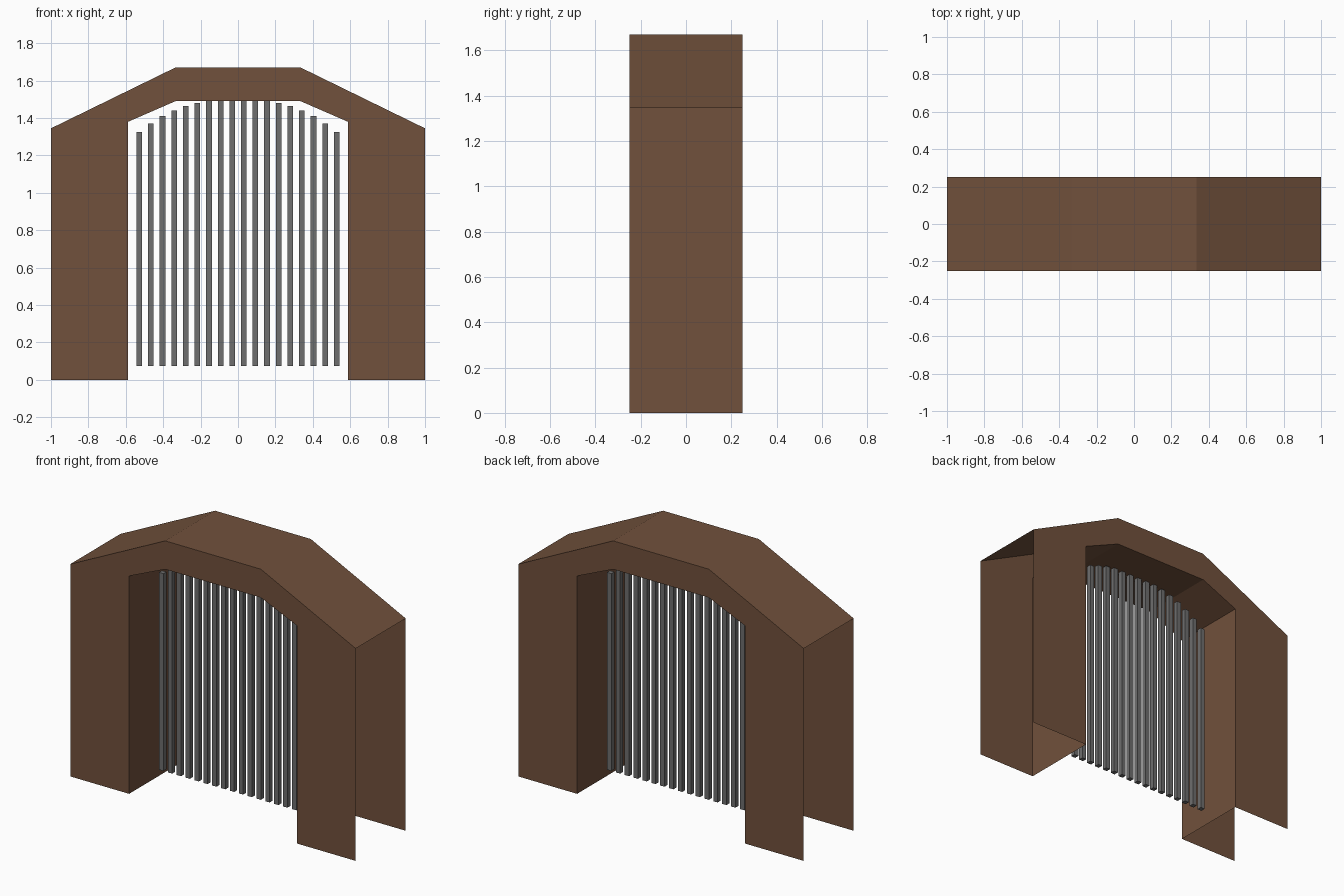
import bpy, bmesh

if "Cube" in bpy.data.objects:
    bpy.data.objects.remove(bpy.data.objects["Cube"])


def make_material(name, color):
    mat = bpy.data.materials.new(name)
    mat.diffuse_color = (*color, 1.0)
    mat.use_nodes = True
    mat.node_tree.nodes["Principled BSDF"].inputs["Base Color"].default_value = mat.diffuse_color
    return mat


def add_object(name, bm, mat):
    mesh = bpy.data.meshes.new(name)
    bm.to_mesh(mesh)
    bm.free()
    mesh.materials.append(mat)
    obj = bpy.data.objects.new(name, mesh)
    bpy.context.collection.objects.link(obj)
    return obj


def mirrored(half):
    """Complete a left-half (x, z) profile on the right."""
    return half + [(-x, z) for x, z in reversed(half)]


brown = make_material("brown stone", (0.165, 0.082, 0.045))
grey = make_material("grey iron", (0.158, 0.158, 0.158))

# Arch: hollow shell, open at its outer sides and under its feet
DEPTH = 0.25
outer = mirrored([(-1.0, 0.0), (-1.0, 1.345), (-0.335, 1.67)])
inner = mirrored([(-0.588, 0.0), (-0.588, 1.38), (-0.335, 1.49)])

bm = bmesh.new()
row = lambda pts, y: [bm.verts.new((x, y, z)) for x, z in pts]
of, ob = row(outer, -DEPTH), row(outer, DEPTH)
nf, nb = row(inner, -DEPTH), row(inner, DEPTH)
last = len(outer) - 2
for i in range(last + 1):
    j = i + 1
    bm.faces.new((of[i], nf[i], nf[j], of[j]))      # front
    bm.faces.new((ob[i], ob[j], nb[j], nb[i]))      # back
    bm.faces.new((nf[i], nb[i], nb[j], nf[j]))      # passage lining
    if 0 < i < last:
        bm.faces.new((of[i], of[j], ob[j], ob[i]))  # roof slopes
add_object("arch", bm, brown)

# Gate bars: tops follow a gentle curve under the arch
COUNT, REACH, HALF, BOTTOM = 18, 0.528, 0.015, 0.075
for k in range(COUNT):
    x = -REACH + 2 * REACH * k / (COUNT - 1)
    top = 1.50 - 0.175 * (abs(x) / REACH) ** 2.5
    bm = bmesh.new()
    bmesh.ops.create_cube(bm, size=1.0)
    bmesh.ops.scale(bm, vec=(2 * HALF, 2 * HALF, top - BOTTOM), verts=bm.verts)
    bmesh.ops.translate(bm, vec=(x, 0, (top + BOTTOM) / 2), verts=bm.verts)
    add_object(f"gate_bar_{k + 1:02d}", bm, grey)
